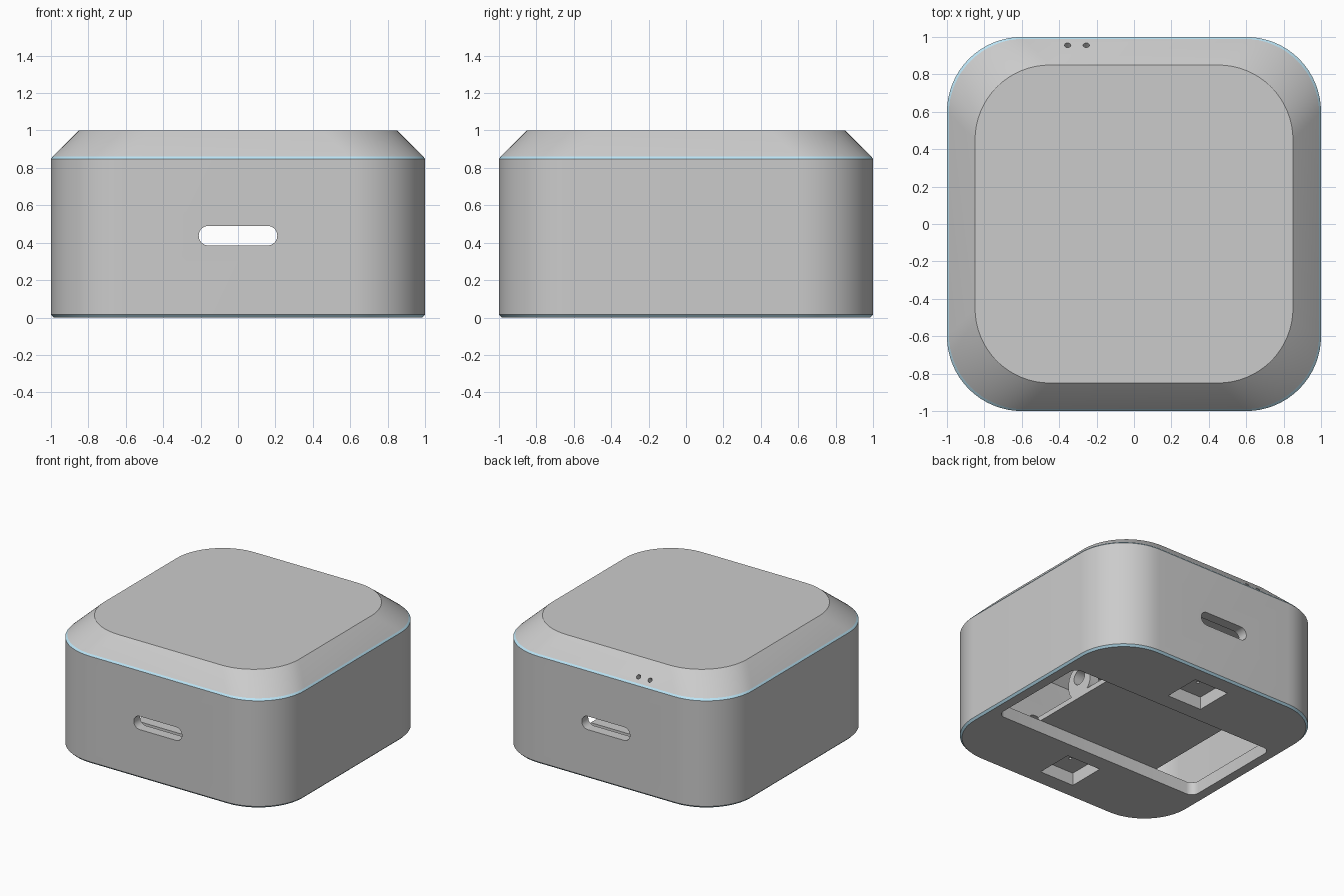
import bpy, bmesh
from math import pi, cos, sin, radians
from mathutils import Matrix

if "Cube" in bpy.data.objects:
    bpy.data.objects.remove(bpy.data.objects["Cube"])

blue = bpy.data.materials.new("edge_blue")
blue.diffuse_color = (0.5, 0.78, 0.92, 1)
blue.use_nodes = True
blue.node_tree.nodes["Principled BSDF"].inputs["Base Color"].default_value = blue.diffuse_color


def ring(hx, hy, r, z, seg):
    pts = []
    for k, (sx, sy) in enumerate([(1, 1), (-1, 1), (-1, -1), (1, -1)]):
        for i in range(seg + 1):
            a = pi / 2 * (k + i / seg)
            pts.append((sx * (hx - r) + r * cos(a), sy * (hy - r) + r * sin(a), z))
    return pts


def loft(name, rings, seg=16, bands=(), matrix=None):
    """Closed solid through rounded rectangles (hx, hy, radius, z)."""
    bm = bmesh.new()
    loops = [[bm.verts.new(p) for p in ring(*r, seg)] for r in rings]
    n = len(loops[0])
    for j, (a, b) in enumerate(zip(loops, loops[1:])):
        for i in range(n):
            f = bm.faces.new((a[i], a[(i + 1) % n], b[(i + 1) % n], b[i]))
            f.material_index = 1 if j in bands else 0
    bm.faces.new(loops[0][::-1])
    bm.faces.new(loops[-1])
    if matrix:
        bm.transform(matrix)
    bmesh.ops.recalc_face_normals(bm, faces=bm.faces)
    return finish(name, bm, bool(bands))


def finish(name, bm, coloured=False):
    me = bpy.data.meshes.new(name)
    bm.to_mesh(me)
    bm.free()
    if coloured:
        me.materials.append(None)
        me.materials.append(blue)
    ob = bpy.data.objects.new(name, me)
    bpy.context.collection.objects.link(ob)
    return ob


def box(name, x0, x1, y0, y1, z0, z1):
    bm = bmesh.new()
    m = Matrix.Translation(((x0 + x1) / 2, (y0 + y1) / 2, (z0 + z1) / 2))
    m = m @ Matrix.Diagonal((x1 - x0, y1 - y0, z1 - z0, 1))
    bmesh.ops.create_cube(bm, size=1, matrix=m)
    return finish(name, bm)


def rod(name, r, length, matrix, seg=24):
    bm = bmesh.new()
    bmesh.ops.create_cone(bm, cap_ends=True, segments=seg, radius1=r, radius2=r,
                          depth=length, matrix=matrix)
    return finish(name, bm)


def cut(ob, cutters):
    bpy.context.view_layer.objects.active = ob
    for c in cutters:
        c.hide_render = True
        mod = ob.modifiers.new("cut", 'BOOLEAN')
        mod.operation, mod.solver, mod.object = 'DIFFERENCE', 'EXACT', c
        bpy.ops.object.modifier_apply(modifier=mod.name)
        bpy.data.objects.remove(c)


T = Matrix.Translation

# housing: rounded square with sloped top edge and thin blue edge bands
housing = loft("housing", [(.985, .985, .385, 0), (1, 1, .4, .015), (1, 1, .4, .848),
                           (.99, .99, .4, .862), (.85, .85, .4, 1)], bands=(0, 2))

# hollow inside, cable slots front and back, bottom opening
cutters = [
    loft("cavity", [(.92, .92, .32, .1), (.92, .92, .32, .82), (.81, .81, .32, .93)]),
    loft("slot", [(.21, .0525, .052, -1.2), (.21, .0525, .052, 1.2)], 8,
         matrix=T((0, 0, .4375)) @ Matrix.Rotation(pi / 2, 4, 'X')),
    loft("opening", [(.91, .43, .06, -.1), (.91, .43, .06, .15)], 6),
]
# foot pockets in the underside
for y in (-.71, .71):
    cutters.append(box("pocket", -.15, .15, y - .15, y + .15, -.1, .15))
# indicator holes in the rear slope
for x in (-.355, -.255):
    cutters.append(rod("indicator", .017, .4, T((x, .955, .895))
                       @ Matrix.Rotation(radians(-45), 4, 'X')))
cut(housing, cutters)
parts = [housing]

# pocket caps with a pin hole
for name, y in (("front_pocket_cap", -.71), ("back_pocket_cap", .71)):
    cap = box(name, -.18, .18, y - .18, y + .18, .1, .14)
    cut(cap, [rod("pin", .012, .2, T((0, y, .12)), 12)])
    parts.append(cap)

# plate across the opening
parts.append(box("bottom_plate", -.57, .51, -.46, .46, .1, .14))

# upright lug with a hole at the end of the plate
along_x = Matrix.Rotation(pi / 2, 4, 'Z') @ Matrix.Rotation(pi / 2, 4, 'X')
lug = loft("cable_lug", [(.12, .13, .11, -.04), (.12, .13, .11, .04)], 8,
           matrix=T((.47, 0, .24)) @ along_x)
cut(lug, [rod("lug_hole", .06, .3, T((.47, 0, .27)) @ along_x)])
parts.append(lug)

# smooth shading with sharp edges
for ob in parts:
    bpy.ops.object.select_all(action='DESELECT')
    ob.select_set(True)
    bpy.context.view_layer.objects.active = ob
    bpy.ops.object.shade_smooth_by_angle(angle=radians(20))
